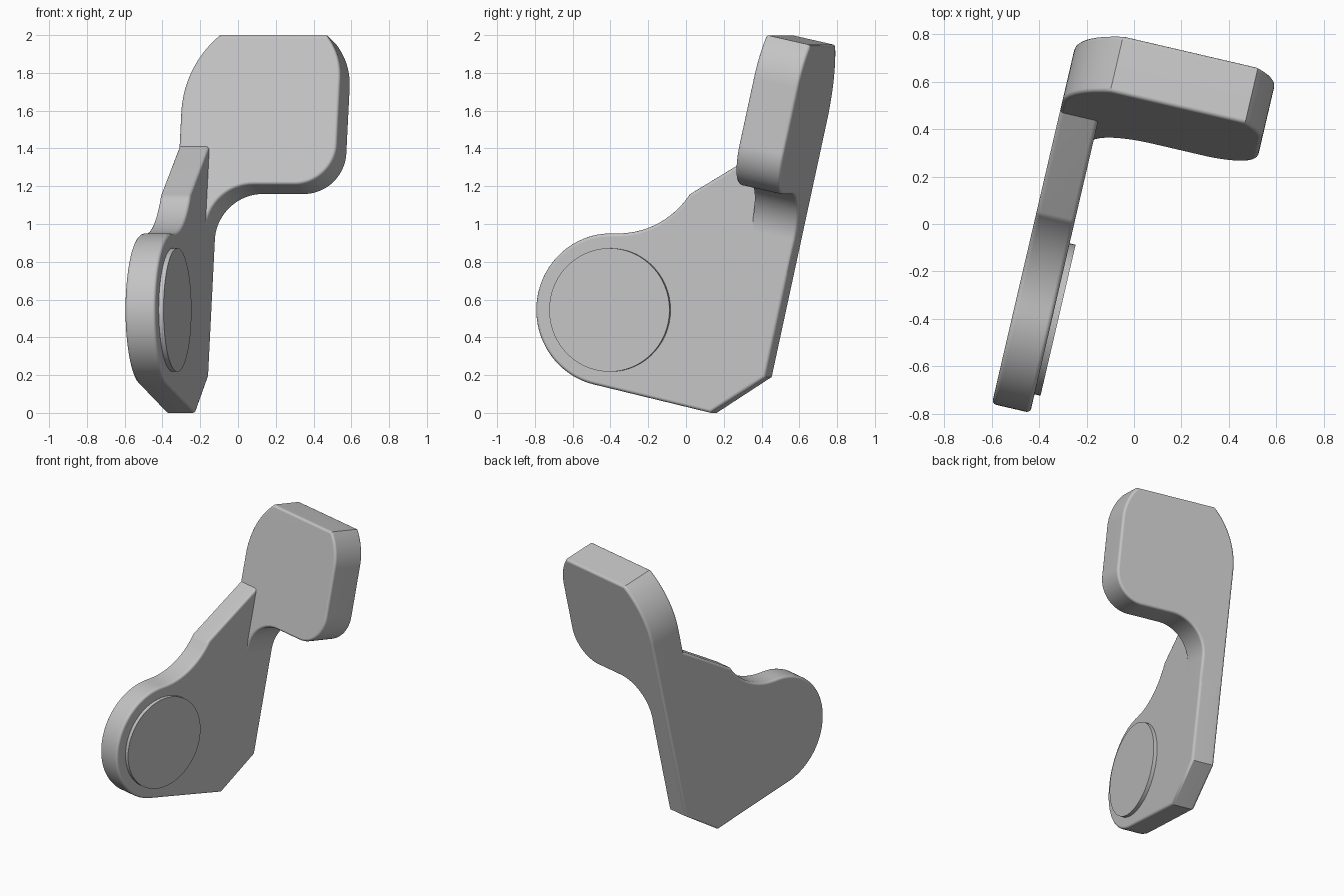
import bpy
import bmesh
from math import sin, cos, radians, pi
from mathutils import Matrix, Vector

if "Cube" in bpy.data.objects:
    bpy.data.objects.remove(bpy.data.objects["Cube"], do_unlink=True)

YAW = Matrix.Rotation(radians(-13.1), 4, 'Z')    # whole bracket is turned a little
TILT = radians(12.5)                             # pad and back edge lean backwards
OUTER, INNER = -0.412, -0.246                    # side faces of the plate
BACK_Y = 0.332                                   # where the back plane meets the ground
ROUNDING = 0.018

grey = bpy.data.materials.new("plain grey")
grey.use_nodes = True
grey.diffuse_color = (0.55, 0.55, 0.55, 1)
grey.node_tree.nodes["Principled BSDF"].inputs["Base Color"].default_value = (0.55, 0.55, 0.55, 1)


def arc(cx, cy, r, start, end, steps=20):
    """Points on an arc, angles in degrees."""
    angles = [radians(start + (end - start) * i / steps) for i in range(steps + 1)]
    return [(cx + r * cos(a), cy + r * sin(a)) for a in angles]


def prism(name, points, depth, rounding):
    """Extrude a closed outline and round the rims of both caps."""
    bm = bmesh.new()
    cap = bm.faces.new([bm.verts.new(p) for p in points])
    rim = list(cap.edges)
    moved = bmesh.ops.extrude_face_region(bm, geom=[cap], use_keep_orig=True)["geom"]
    bmesh.ops.translate(bm, vec=depth, verts=[g for g in moved if isinstance(g, bmesh.types.BMVert)])
    rim += [g for g in moved if isinstance(g, bmesh.types.BMEdge)]
    bmesh.ops.recalc_face_normals(bm, faces=bm.faces)
    if rounding:
        bmesh.ops.bevel(bm, geom=rim, offset=rounding, segments=3, profile=0.5,
                        affect='EDGES', clamp_overlap=False)
    mesh = bpy.data.meshes.new(name)
    bm.to_mesh(mesh)
    bm.free()
    mesh.materials.append(grey)
    obj = bpy.data.objects.new(name, mesh)
    obj.matrix_world = YAW
    bpy.context.collection.objects.link(obj)
    bpy.ops.object.select_all(action='DESELECT')
    obj.select_set(True)
    bpy.context.view_layer.objects.active = obj
    bpy.ops.object.shade_smooth_by_angle(angle=radians(32))
    weighted = obj.modifiers.new("even shading", 'WEIGHTED_NORMAL')
    weighted.keep_sharp = True
    return obj


def on_back(x, w):
    """Point on the leaning back plane, w measured up the slope."""
    return Vector((x, BACK_Y + w * sin(TILT), w * cos(TILT)))


# Side plate: round lobe, sweeping top edge, chamfered foot, leaning back edge
hidden_end = on_back(0, 1.35)
plate = [(0.075, 0), (0.374, 0.19), (hidden_end.y, hidden_end.z), (0.45, 1.447)]
plate += arc(-0.43, 1.42, 0.47, -34, -90, 14)
plate += arc(-0.47, 0.545, 0.405, 90, 257, 48)
prism("side_plate", [(OUTER, y, z) for y, z in plate],
      Vector((INNER - OUTER, 0, 0)), ROUNDING)

# Pad: rounded slab leaning back, flowing down into the plate through a fillet
TOP, BOTTOM, RIGHT = 1.994, 1.183, 0.445
pad = [(OUTER, 0.75), (INNER, 0.75)]
pad += arc(0, BOTTOM - 0.246, 0.246, 180, 90)
pad += arc(RIGHT - 0.22, BOTTOM + 0.22, 0.22, -90, 0)
pad += arc(RIGHT - 0.365, TOP - 0.234, 0.365, 0, 39.9, 12)
pad += arc(OUTER + 0.55, TOP - 0.414, 0.55, 131.2, 180, 16)
prism("pad", [on_back(x, w) for x, w in pad],
      Vector((0, -cos(TILT), sin(TILT))) * 0.25, ROUNDING)

# Raised round disc on the inner side of the lobe
prism("round_disc", [(INNER - 0.01, y, z) for y, z in arc(-0.468, 0.545, 0.327, 0, 354, 59)],
      Vector((0.036, 0, 0)), 0)
